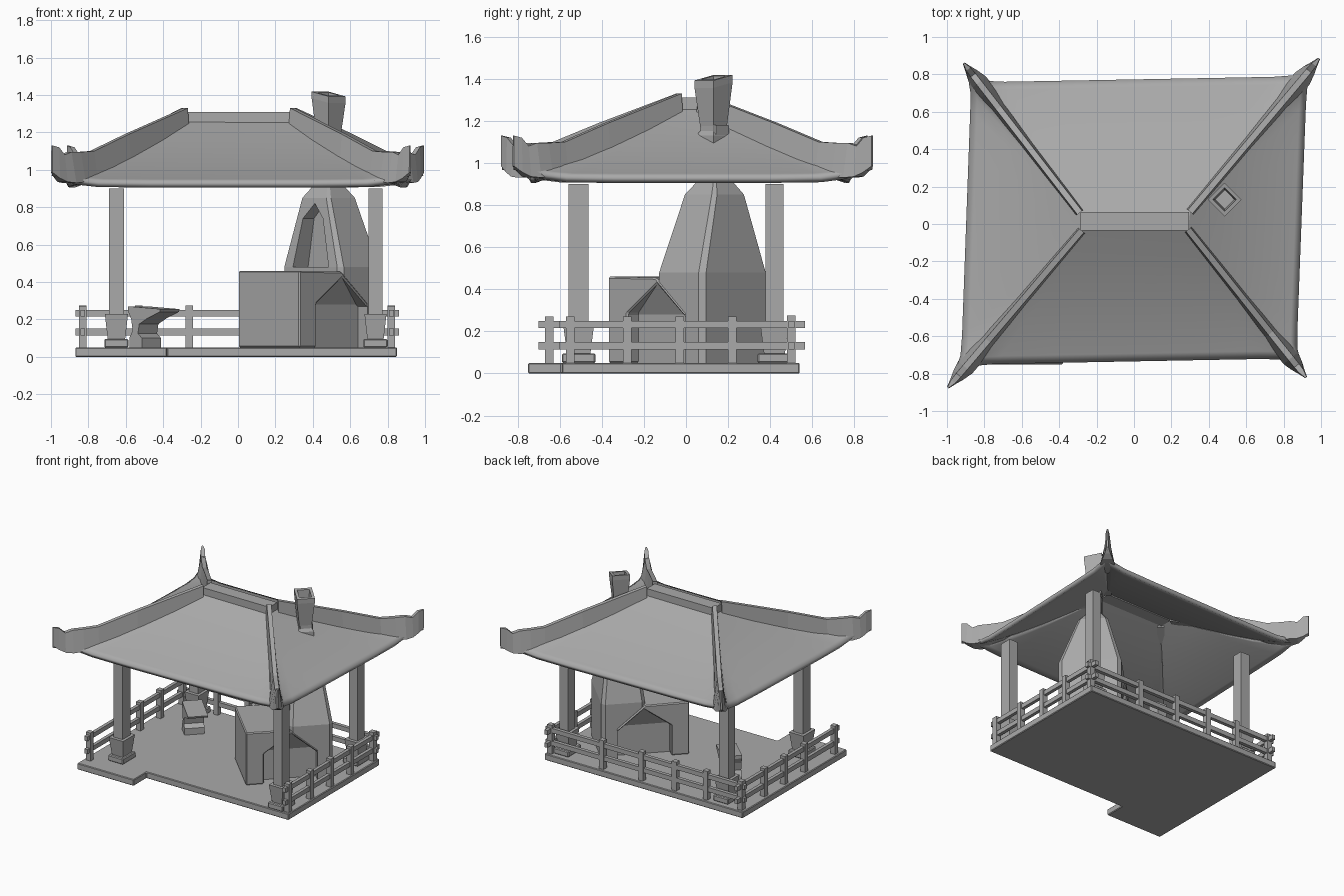
import bpy, bmesh
from mathutils import Vector

if "Cube" in bpy.data.objects:
    bpy.data.objects.remove(bpy.data.objects["Cube"], do_unlink=True)

GREY = (0.4, 0.4, 0.4, 1)
mat = bpy.data.materials.new("plain grey")
mat.use_nodes = True
mat.diffuse_color = GREY
mat.node_tree.nodes["Principled BSDF"].inputs["Base Color"].default_value = GREY


def finish(name, bm, recalc=True):
    if recalc:
        bmesh.ops.recalc_face_normals(bm, faces=bm.faces[:])
    me = bpy.data.meshes.new(name)
    bm.to_mesh(me)
    bm.free()
    me.materials.append(mat)
    ob = bpy.data.objects.new(name, me)
    bpy.context.scene.collection.objects.link(ob)
    return ob


def loft(name, rings):
    """Skin a list of equal-length point rings and cap both ends."""
    bm = bmesh.new()
    vs = [[bm.verts.new(p) for p in r] for r in rings]
    n = len(vs[0])
    for a, b in zip(vs, vs[1:]):
        for i in range(n):
            j = (i + 1) % n
            bm.faces.new((a[i], a[j], b[j], b[i]))
    bm.faces.new(vs[0])
    bm.faces.new(vs[-1])
    return finish(name, bm)


def hull(name, pts):
    bm = bmesh.new()
    for p in pts:
        bm.verts.new(p)
    bmesh.ops.convex_hull(bm, input=bm.verts[:])
    return finish(name, bm)


def rect(cx, cy, hx, hy, z):
    return [(cx - hx, cy - hy, z), (cx + hx, cy - hy, z),
            (cx + hx, cy + hy, z), (cx - hx, cy + hy, z)]


def box(name, x0, x1, y0, y1, z0, z1):
    c = ((x0 + x1) / 2, (y0 + y1) / 2, (x1 - x0) / 2, (y1 - y0) / 2)
    return loft(name, [rect(*c, z0), rect(*c, z1)])


def diag(u, v, z):
    """Point in the frame turned 45 degrees used by the forge and anvil."""
    return Vector(((u + v) * 0.7071, (u - v) * 0.7071, z))


def diag_ring(u0, u1, v0, v1, z, ch):
    """Turned rectangle with chamfered corners."""
    return [diag(u, v, z) for u, v in (
        (u0 + ch, v0), (u1 - ch, v0), (u1, v0 + ch), (u1, v1 - ch),
        (u1 - ch, v1), (u0 + ch, v1), (u0, v1 - ch), (u0, v0 + ch))]


def bevel(ob, width):
    m = ob.modifiers.new("bevel", "BEVEL")
    m.width, m.segments = width, 1


def carve(ob, cutter):
    cutter.hide_render = cutter.hide_viewport = True
    m = ob.modifiers.new("opening", "BOOLEAN")
    m.object, m.operation, m.solver = cutter, "DIFFERENCE", "EXACT"


# Floor slab with a step on the front edge
FLOOR = 0.05
plan = [(-0.87, -0.75), (-0.38, -0.75), (-0.38, -0.59),
        (0.85, -0.59), (0.85, 0.54), (-0.87, 0.54)]
bevel(loft("floor", [[(x, y, z) for x, y in plan] for z in (0, FLOOR)]), 0.005)

# Pillars with plinth and flared base
for side, x, hx in (("right", -0.65, 0.04), ("left", 0.735, 0.037)):
    for end, y, hy in (("front", -0.51, 0.048), ("back", 0.42, 0.042)):
        tag = end + "_" + side
        loft("pillar_" + tag, [rect(x, y, hx, hy, z) for z in (FLOOR, 0.9)])
        loft("pillar_base_" + tag, [rect(x, y, hx + 0.005, hy + 0.006, 0.08),
                                    rect(x, y, hx + 0.022, hy + 0.025, 0.23)])
        bevel(box("plinth_" + tag, x - 0.065, x + 0.065, y - 0.08, y + 0.08,
                  FLOOR, 0.095), 0.006)

# Railings on both sides and the back
SIDES = (("right", -0.83, -0.7), ("left", 0.82, -0.6))
for z in (0.115, 0.215):
    box("back_rail", -0.87, 0.86, 0.487, 0.515, z, z + 0.035)
    for side, x, y0 in SIDES:
        box("side_rail_" + side, x - 0.013, x + 0.013, y0, 0.565, z, z + 0.035)
for x in (-0.83, -0.53, -0.26, 0.03, 0.37, 0.82):
    box("back_post", x - 0.02, x + 0.02, 0.48, 0.52, FLOOR, 0.275)
for side, x, y0 in SIDES:
    for y in (y0 + 0.05, -0.28, -0.03, 0.22):
        box("side_post_" + side, x - 0.02, x + 0.02, y - 0.02, y + 0.02, FLOOR, 0.27)

# Roof sheet: rings from the ridge to the eaves, corners drawn out into upturned tips
ridge = [(-0.28, -0.035), (0.29, -0.03), (0.3, 0.065), (-0.29, 0.06)]
eave = [(-0.925, -0.752), (0.868, -0.718), (0.925, 0.79), (-0.87, 0.757)]
tips = [(-0.995, -0.875), (0.92, -0.82), (0.99, 0.885), (-0.91, 0.86)]
STEPS = (0, 0.015, 0.04, 0.1, 0.25, 0.5, 0.75, 0.9, 0.96, 0.985)
ROWS = (0, 0.25, 0.5, 0.7, 0.85, 0.94, 1)


def roof_point(i, s, t):
    j = (i + 1) % 4
    r = Vector(ridge[i]).lerp(Vector(ridge[j]), s)
    e = Vector(eave[i]).lerp(Vector(eave[j]), s)
    k = i if s < 0.5 else j
    edge = abs(2 * s - 1)
    p = r.lerp(e, t) + (Vector(tips[k]) - Vector(eave[k])) * edge ** 32 * t ** 9
    z = 0.935 + 0.32 * (1 - t) * (1 - 0.25 * t)
    return (p.x, p.y, z + (0.02 * edge ** 9 + 0.045 * edge ** 32) * t ** 6)


bm = bmesh.new()
rows = [[bm.verts.new(roof_point(i, s, t)) for i in range(4) for s in STEPS]
        for t in ROWS]
n = len(rows[0])
for a, b in zip(rows, rows[1:]):
    for i in range(n):
        j = (i + 1) % n
        bm.faces.new((a[j], a[i], b[i], b[j]))
bm.faces.new(rows[0])
bm.normal_update()
for f in bm.faces:
    if f.normal.z < 0:
        f.normal_flip()
roof = finish("roof", bm, recalc=False)
solid = roof.modifiers.new("thickness", "SOLIDIFY")
solid.thickness, solid.offset = 0.032, -1
bpy.context.view_layer.objects.active = roof
roof.select_set(True)
bpy.ops.object.shade_smooth_by_angle(angle=0.35)

# Ridge beam and curling hip beams: fraction, bottom, top, half width
box("ridge_beam", -0.285, 0.295, -0.035, 0.065, 1.21, 1.31)
HIP = [(0, 1.2, 1.33, 0.026), (0.44, 1.06, 1.19, 0.028), (0.7, 0.96, 1.1, 0.038),
       (0.8, 0.935, 1.095, 0.05), (0.87, 0.93, 1.095, 0.05),
       (0.92, 0.935, 1.08, 0.036), (0.96, 0.955, 1.12, 0.02), (1, 0.985, 1.13, 0.006)]
for r, t in zip(ridge, tips):
    a, b = Vector(r), Vector(t)
    d = (b - a).normalized()
    side = Vector((-d.y, d.x))
    rings = []
    for f, lo, hi, w in HIP:
        p = a.lerp(b, f)
        top = min(w * 0.7, 0.016)
        rings.append([(*(p + side * k), z) for k, z in
                      ((-w, lo), (w, lo), (top, hi), (-top, hi))])
    loft("hip_beam", rings)

# Forge bench: slope-roofed block with a gabled opening at each end
profile = [(-0.03, FLOOR), (-0.03, 0.46), (0.29, 0.455), (0.49, 0.285),
           (0.49, 0.265), (0.297, 0.425), (0.1, 0.285), (0.1, FLOOR)]
bench = loft("forge_bench", [[diag(u, v, z) for u, z in profile] for v in (0.03, 0.495)])
bevel(bench, 0.008)
wall_corners = [(u, v) for u in (0.09, 0.5) for v in (0.1, 0.42)]
hull("hearth_wall", [diag(u, v, z) for u, v in wall_corners for z in (FLOOR, 0.28)])
hull("hearth_gable", [diag(u, v, 0.279) for u, v in wall_corners]
     + [diag(0.297, v, 0.425) for v in (0.035, 0.488)])

# Tapering hood, hollowed under each gable and on the bench side
hood = loft("forge_hood", [diag_ring(0.285, 0.6, 0.04, 0.49, FLOOR, 0.025),
                           diag_ring(0.285, 0.6, 0.04, 0.49, 0.48, 0.025),
                           diag_ring(0.33, 0.546, 0.139, 0.355, 0.85, 0.018),
                           diag_ring(0.385, 0.495, 0.19, 0.3, 0.925, 0.008),
                           diag_ring(0.39, 0.49, 0.195, 0.295, 1.18, 0.008)])
opening = [(0.13, 0.48), (0.4, 0.48), (0.325, 0.74), (0.255, 0.82), (0.175, 0.74)]
carve(hood, loft("hood_cutter", [[diag(u, v, z) for v, z in opening] for u in (0.2, 0.4)]))
gable = [(0.1, 0), (0.488, 0), (0.488, 0.27), (0.297, 0.43), (0.1, 0.28)]
for v0, v1 in ((-0.1, 0.13), (0.39, 0.6)):
    carve(hood, loft("hearth_cutter", [[diag(u, v, z) for u, z in gable] for v in (v0, v1)]))


# Flared hollow chimney with a foot collar and a tilted rim
def chimney_ring(h, z, tilt):
    return [diag(0.435 + a * h, 0.25 + b * h, z - tilt * b * h)
            for a, b in ((-1, -1), (1, -1), (1, 1), (-1, 1))]


loft("chimney", [chimney_ring(0.058, 1.08, 0), chimney_ring(0.058, 1.13, 0),
                 chimney_ring(0.043, 1.155, 0), chimney_ring(0.064, 1.37, 0.2),
                 chimney_ring(0.064, 1.405, 0.2), chimney_ring(0.044, 1.405, 0.2),
                 chimney_ring(0.036, 1.25, 0)])

# Anvil: overhanging horn on a waisted foot, turned with the forge
anvil = [(-0.115, FLOOR), (-0.02, FLOOR), (-0.02, 0.1), (-0.05, 0.125),
         (-0.04, 0.175), (0.02, 0.205), (0.115, 0.24), (0.12, 0.255),
         (-0.125, 0.27), (-0.125, 0.245), (-0.1, 0.2), (-0.09, 0.14), (-0.115, 0.1)]
loft("anvil", [[diag(u, v - 0.394, z) for v, z in anvil] for u in (-0.313, -0.168)])
